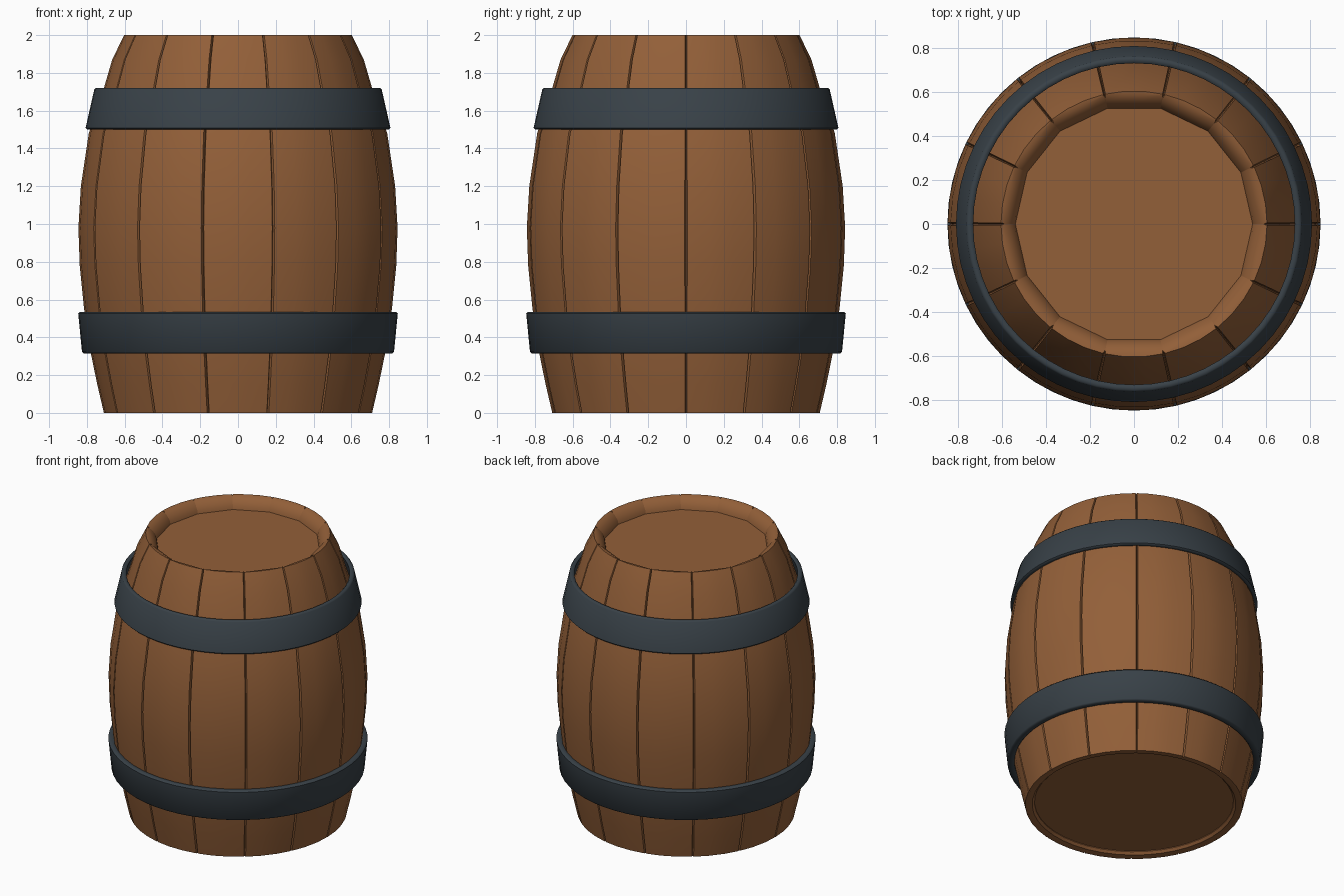
import bpy, bmesh, math

if "Cube" in bpy.data.objects:
    bpy.data.objects.remove(bpy.data.objects["Cube"], do_unlink=True)

STAVES = 14
HALF = math.pi / STAVES


def material(name, rgb):
    mat = bpy.data.materials.new(name)
    mat.use_nodes = True
    mat.diffuse_color = (*rgb, 1)
    mat.node_tree.nodes["Principled BSDF"].inputs["Base Color"].default_value = (*rgb, 1)
    return mat


wood = material("warm_wood", (0.29, 0.115, 0.04))
iron = material("dark_iron", (0.04, 0.053, 0.064))


def finish(name, bm, mat, angle=35):
    bmesh.ops.recalc_face_normals(bm, faces=bm.faces)
    mesh = bpy.data.meshes.new(name)
    bm.to_mesh(mesh)
    bm.free()
    mesh.materials.append(mat)
    obj = bpy.data.objects.new(name, mesh)
    bpy.context.collection.objects.link(obj)
    bpy.ops.object.select_all(action="DESELECT")
    obj.select_set(True)
    bpy.context.view_layer.objects.active = obj
    bpy.ops.object.shade_smooth_by_angle(angle=math.radians(angle))
    return obj


# Stave cross-section: bulging outer face, then rolled rim and inner face
outer = [(0.71, 0), (0.745, 0.15), (0.78, 0.32), (0.815, 0.55), (0.838, 0.78),
         (0.845, 0.98), (0.832, 1.2), (0.79, 1.48), (0.71, 1.72), (0.666, 1.87), (0.603, 2)]
inner = [(0.582, 1.998), (0.555, 1.98), (0.53, 1.945), (0.52, 1.9), (0.52, 1.85),
         (0.645, 0.1), (0.65, 0.02), (0.665, 0.004), (0.69, 0)]


def add_stave(bm, middle):
    spread = [-HALF, -HALF + 0.008, -HALF / 3, HALF / 3, HALF - 0.008, HALF]
    rings = []
    for a in spread:
        edge = abs(a) == HALF
        ring = []
        for i, (r, z) in enumerate(outer + inner):
            if i < len(outer):
                r -= 0.016 if edge else 0      # grooved seam
            else:
                r = r / math.cos(a) if z > 1 else r   # flat inner side
            ring.append(bm.verts.new((r * math.cos(middle + a), r * math.sin(middle + a), z)))
        rings.append(ring)
    n = len(rings[0])
    for left, right in zip(rings, rings[1:]):
        for i in range(n):
            j = (i + 1) % n
            bm.faces.new((left[i], right[i], right[j], left[j]))
    bm.faces.new(rings[0])
    bm.faces.new(rings[-1])


bm = bmesh.new()
for k in range(STAVES):
    add_stave(bm, (2 * k + 1) * HALF)
finish("staves", bm, wood)


# Flat heads recessed inside the rims
def head(name, radius, z, thickness):
    bm = bmesh.new()
    bmesh.ops.create_cone(bm, cap_ends=True, segments=56, radius1=radius,
                          radius2=radius, depth=thickness)
    bmesh.ops.translate(bm, verts=bm.verts, vec=(0, 0, z))
    finish(name, bm, wood)


head("top_head", 0.55, 1.9, 0.04)
head("bottom_head", 0.67, 0.05, 0.05)


# Tapered iron hoops with softened edges
def hoop(name, z0, z1, r0, r1, thickness):
    e = 0.008
    section = [(r0 - e, z0), (r0, z0 + e), (r1, z1 - e), (r1 - e, z1),
               (r1 - thickness + e, z1), (r1 - thickness, z1 - e),
               (r0 - thickness, z0 + e), (r0 - thickness + e, z0)]
    bm = bmesh.new()
    verts = [bm.verts.new((r, 0, z)) for r, z in section]
    edges = [bm.edges.new((verts[i - 1], verts[i])) for i in range(len(verts))]
    bmesh.ops.spin(bm, geom=verts + edges, cent=(0, 0, 0), axis=(0, 0, 1),
                   angle=math.tau, steps=56, use_merge=True)
    bmesh.ops.remove_doubles(bm, verts=bm.verts, dist=0.0005)
    finish(name, bm, iron, 50)


hoop("upper_hoop", 1.5, 1.72, 0.807, 0.761, 0.032)
hoop("lower_hoop", 0.315, 0.535, 0.826, 0.846, 0.045)
